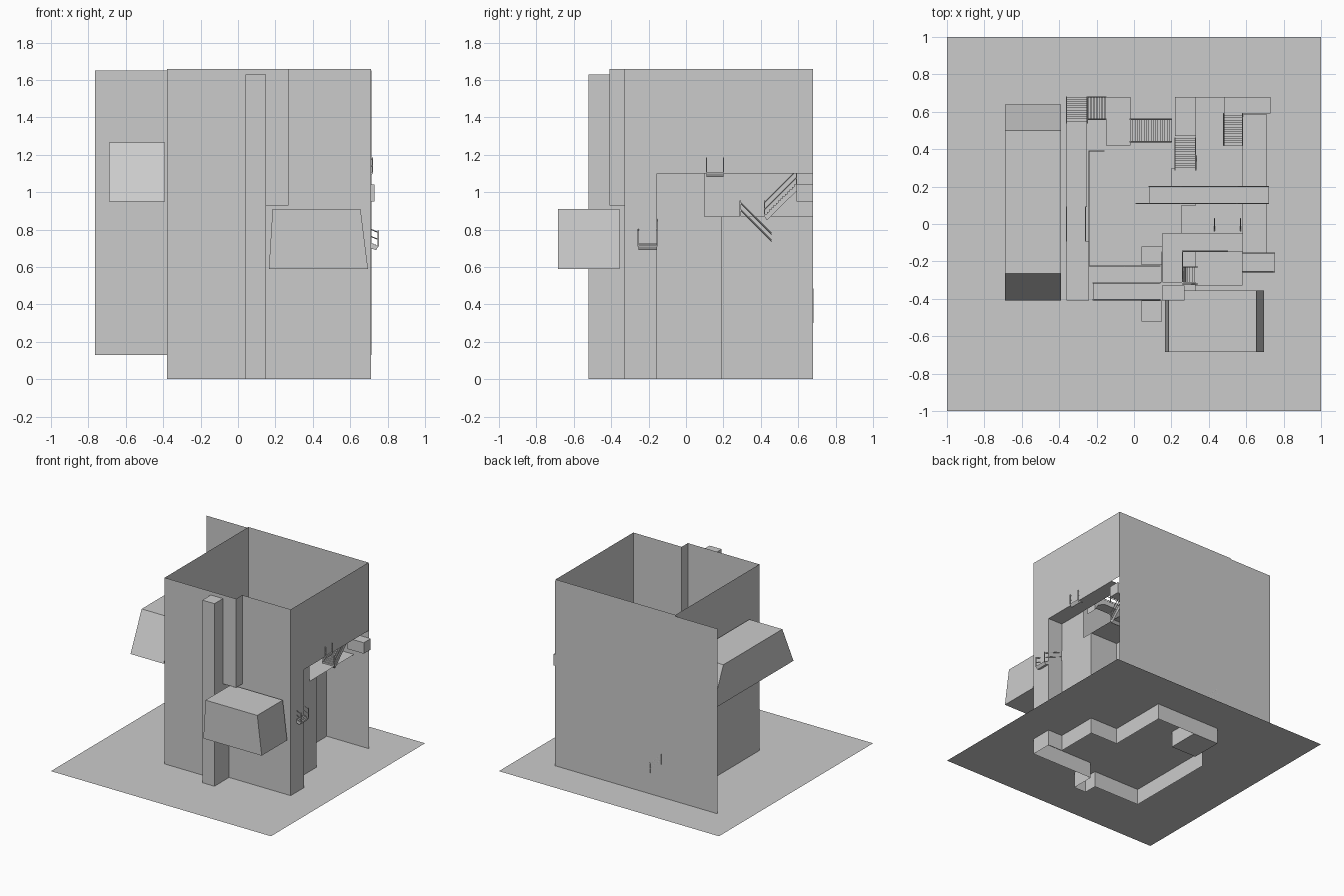
import bpy

if "Cube" in bpy.data.objects:
    bpy.data.objects.remove(bpy.data.objects["Cube"])

G = 0.13      # ground level
TOP = 1.66    # top of the walls


def mesh(name, verts, faces):
    me = bpy.data.meshes.new(name)
    me.from_pydata(verts, [], faces)
    me.update()
    ob = bpy.data.objects.new(name, me)
    bpy.context.collection.objects.link(ob)
    return ob


def box_data(x0, x1, y0, y1, z0, z1, o=0):
    v = [(x, y, z) for z in (z0, z1) for x, y in ((x0, y0), (x1, y0), (x1, y1), (x0, y1))]
    f = [(3, 2, 1, 0), (4, 5, 6, 7), (0, 1, 5, 4), (1, 2, 6, 5), (2, 3, 7, 6), (3, 0, 4, 7)]
    return v, [tuple(i + o for i in q) for q in f]


def boxes(name, items):
    verts, faces = [], []
    for b in items:
        v, f = box_data(*b, o=len(verts))
        verts += v
        faces += f
    return mesh(name, verts, faces)


def floor(name, x0, x1, y0, y1, z):
    return mesh(name, [(x0, y0, z), (x1, y0, z), (x1, y1, z), (x0, y1, z)], [(0, 1, 2, 3)])


def wall(name, pts, z0, z1):
    """Thin wall following a plan polyline."""
    n = len(pts)
    v = [(x, y, z0) for x, y in pts] + [(x, y, z1) for x, y in pts]
    return mesh(name, v, [(i, i + 1, n + i + 1, n + i) for i in range(n - 1)])


def prism(name, prof, axis, a, b):
    """Extrude a (u, z) profile along x or y."""
    def put(t):
        return [(t, u, z) if axis == 'x' else (u, t, z) for u, z in prof]
    n = len(prof)
    f = [(i, (i + 1) % n, n + (i + 1) % n, n + i) for i in range(n)]
    f += [tuple(range(n))[::-1], tuple(range(n, 2 * n))]
    return mesh(name, put(a) + put(b), f)


def stair(name, run, u0, u1, a, b, z0, z1, n=12, rails=True):
    """Flight from u0 (at z0) to u1 (at z1) along axis run, spanning a..b across."""
    du, dz = (u1 - u0) / n, (z1 - z0) / n
    prof = []
    for i in range(n):
        prof += [(u0 + i * du, z0 + i * dz), (u0 + i * du, z0 + (i + 1) * dz)]
    prof += [(u1, z1), (u1, z1 - 0.035), (u0 + du, z0 - 0.02)]
    prism(name, prof, 'x' if run == 'y' else 'y', a, b)
    if rails:
        for s in (a, b):
            p = [(u0, s, z0), (u1, s, z1)]
            rail(name + "_rail", [(q[1], q[0], q[2]) if run == 'y' else q for q in p])


def rail(name, pts, h=0.075, r=0.003):
    """Handrail with end posts between points."""
    bars, cv = [], bpy.data.curves.new(name, 'CURVE')
    cv.dimensions = '3D'
    cv.bevel_depth, cv.bevel_resolution = 0.003, 0
    for p, q in zip(pts, pts[1:]):
        for h2 in (h, h * 0.5):
            sp = cv.splines.new('POLY')
            sp.points.add(1)
            for k, c in enumerate((p, q)):
                sp.points[k].co = (c[0], c[1], c[2] + h2, 1)
    for x, y, z in pts:
        bars.append((x - r, x + r, y - r, y + r, z, z + h + 0.01))
    ob = bpy.data.objects.new(name, cv)
    bpy.context.collection.objects.link(ob)
    boxes(name + "_posts", bars)


# Ground sheet and tall backdrop
floor("ground", -1, 1, -1, 1, G)
wall("back_wall", [(-0.765, 0.682), (0.715, 0.682)], G, 1.65)
wall("back_inner_wall", [(-0.38, 0.679), (0.71, 0.679)], 0.87, TOP)
wall("back_lower_wall", [(-0.02, 0.679), (0.33, 0.679)], 0, 0.87)

# Main outer walls, running below ground, open at top and bottom
wall("left_wall", [(-0.38, 0.68), (-0.38, 0.35)], G, TOP)
wall("left_front_wall", [(-0.38, 0.35), (-0.38, -0.41), (0.04, -0.41)], 0, TOP)
wall("front_step_wall", [(0.15, -0.41), (0.15, -0.33)], 0, 0.93)
wall("front_wall", [(0.15, -0.33), (0.71, -0.33)], 0, 0.93)
wall("front_upper_wall", [(0.27, -0.33), (0.71, -0.33)], 0.93, TOP)
wall("chimney", [(0.04, -0.41), (0.04, -0.52), (0.15, -0.52), (0.15, -0.41)], 0, 1.63)
floor("chimney_cap", 0.04, 0.15, -0.52, -0.41, 1.63)
wall("front_column", [(0.04, -0.41), (0.27, -0.41), (0.27, -0.33)], 0.93, TOP)
floor("front_column_base", 0.15, 0.27, -0.41, -0.33, 0.93)

# Right side: overhanging upper storey above a recessed lower wall
wall("right_upper_wall", [(0.71, -0.155), (0.71, 0.68)], 1.10, TOP)
wall("right_corner_wall", [(0.71, -0.33), (0.71, -0.155)], 0, TOP)
wall("right_recess_wall", [(0.71, -0.155), (0.58, -0.155), (0.58, 0.10)], 0, 1.10)
wall("right_recess_low", [(0.58, 0.10), (0.58, 0.19), (0.33, 0.19), (0.33, 0.68)], 0, 0.87)
floor("overhang_floor", 0.58, 0.71, -0.155, 0.585, 1.10)
floor("terrace_floor", 0.33, 0.58, 0.10, 0.68, 0.87)
boxes("corner_landing", [(0.58, 0.73, 0.59, 0.68, 0.95, 1.04), (0.48, 0.58, 0.59, 0.68, 1.0, 1.04)])
wall("sunken_block", [(-0.25, 0.42), (-0.02, 0.42), (-0.02, 0.68), (-0.25, 0.68), (-0.25, 0.42)], 0, 0.3)
floor("sunken_block_base", -0.25, -0.02, 0.42, 0.68, 0)

# Hanging bays with sloped ends
prism("left_bay", [(-0.41, 0.95), (0.64, 0.95), (0.50, 1.265), (-0.265, 1.265)], 'x', -0.69, -0.39)
prism("front_bay", [(0.165, 0.59), (0.695, 0.59), (0.655, 0.91), (0.185, 0.91)], 'y', -0.685, -0.355)

# Interior floors and walkways
for k, f in enumerate([
        (-0.36, -0.25, 0.09, 0.54, 0.50), (-0.36, -0.24, -0.41, -0.09, 0.62),
        (0.14, 0.33, -0.41, -0.31, 0.78), (-0.15, -0.02, 0.42, 0.68, 0.30),
        (0.22, 0.33, 0.47, 0.68, 0.70), (0.33, 0.58, -0.33, -0.15, 0.70),
        (0.15, 0.58, -0.15, -0.05, 0.78), (0.25, 0.58, -0.05, 0.10, 0.87),
        (0.20, 0.33, 0.19, 0.30, 0.87), (0.04, 0.15, -0.22, -0.12, 0.62)]):
    floor("walkway_%d" % (k + 1), *f)

# Flights of stairs
stair("back_left_stair", 'x', -0.15, -0.25, 0.56, 0.68, 0.30, 0.40)
stair("back_left_upper_stair", 'y', 0.68, 0.54, -0.36, -0.25, 0.40, 0.50)
stair("left_stair", 'y', 0.09, -0.09, -0.36, -0.26, 0.50, 0.62, 16)
stair("front_stair", 'x', -0.22, 0.14, -0.405, -0.315, 0.62, 0.78, 22)
stair("front_inner_stair", 'y', -0.31, -0.15, 0.15, 0.26, 0.70, 0.78)
stair("front_short_stair", 'x', 0.26, 0.34, -0.32, -0.23, 0.78, 0.70, 6)
stair("side_stair", 'x', 0.75, 0.58, -0.255, -0.155, 0.71, 0.78, 14)
stair("middle_stair", 'y', -0.05, 0.03, 0.43, 0.57, 0.78, 0.87, 8)
stair("middle_cross_stair", 'x', 0.43, 0.25, 0.03, 0.10, 0.78, 0.87, 16, False)
stair("bridge_left_stair", 'x', 0.08, 0.25, 0.11, 0.20, 1.10, 1.20, 14)
stair("bridge_right_stair", 'x', 0.72, 0.55, 0.11, 0.20, 1.10, 1.20, 14)
stair("back_middle_stair", 'x', -0.02, 0.20, 0.44, 0.56, 0.30, 0.50, 18)
stair("back_stair", 'y', 0.46, 0.29, 0.22, 0.33, 0.70, 0.87, 14)
stair("terrace_stair", 'y', 0.42, 0.59, 0.48, 0.58, 0.87, 1.04, 14)

# Bridge with arched underside crossing the hall
prism("bridge", [(0.25, 1.2), (0.55, 1.2), (0.55, 1.08), (0.52, 1.13), (0.46, 1.16),
                 (0.34, 1.16), (0.28, 1.13), (0.25, 1.08)], 'y', 0.11, 0.20)
for y in (0.11, 0.20):
    rail("bridge_rail", [(0.25, y, 1.2), (0.40, y, 1.2), (0.55, y, 1.2)])

# Walkway railings
rail("left_rail", [(-0.24, 0.39, 0.5), (-0.24, 0.09, 0.5), (-0.24, -0.09, 0.62), (-0.24, -0.225, 0.62)])
rail("front_rail", [(-0.24, -0.225, 0.62), (-0.05, -0.225, 0.70), (0.14, -0.225, 0.78)])
rail("inner_rail", [(0.26, -0.145, 0.78), (0.5, -0.145, 0.78)])
rail("back_left_rail", [(-0.24, 0.39, 0.5), (-0.16, 0.39, 0.5)])
rail("hall_rail", [(0.01, 0.11, 1.10), (0.08, 0.11, 1.10)])
